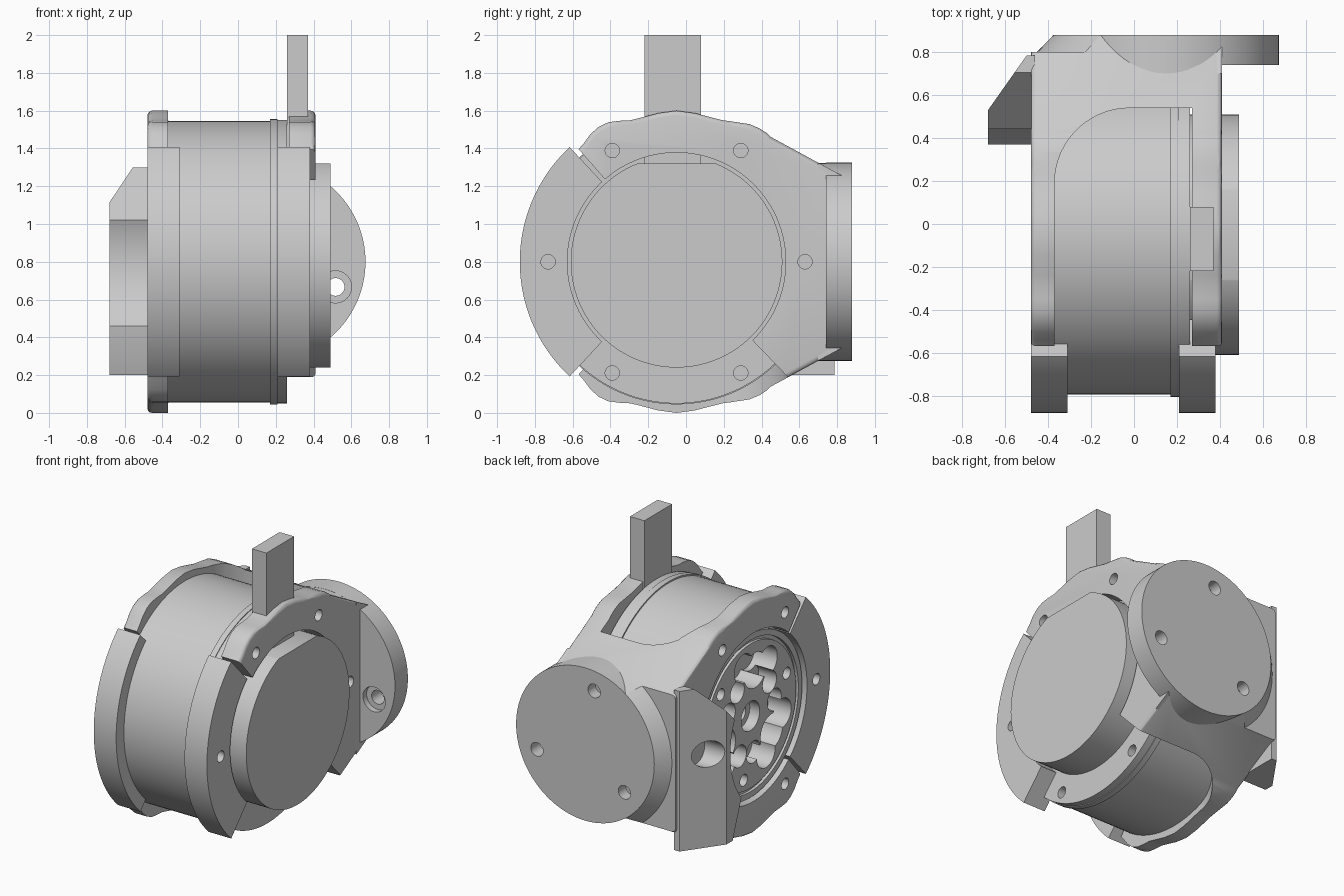
import bpy, bmesh, math
from math import sin, cos, radians

if "Cube" in bpy.data.objects:
    bpy.data.objects.remove(bpy.data.objects["Cube"])

CY, CZ = -0.05, 0.8          # motor axis runs along x through this point


def place(axis, p, d):
    return {'x': (d, p[0], p[1]), 'y': (p[0], d, p[1]), 'z': (p[0], p[1], d)}[axis]


def finish(bm, name):
    bmesh.ops.recalc_face_normals(bm, faces=bm.faces)
    me = bpy.data.meshes.new(name)
    bm.to_mesh(me)
    bm.free()
    ob = bpy.data.objects.new(name, me)
    bpy.context.collection.objects.link(ob)
    return ob


def prism(name, axis, pts, a, b, pts2=None, round_edge=None):
    bm = bmesh.new()
    lo = [bm.verts.new(place(axis, p, a)) for p in pts]
    hi = [bm.verts.new(place(axis, p, b)) for p in (pts2 or pts)]
    n = len(pts)
    bm.faces.new(lo)
    bm.faces.new(hi[::-1])
    for i in range(n):
        bm.faces.new((lo[i], hi[i], hi[(i + 1) % n], lo[(i + 1) % n]))
    if round_edge:
        edges = [bm.edges.get((s[i], s[i + 1])) for s in (lo, hi) for i in round_edge]
        bmesh.ops.recalc_face_normals(bm, faces=bm.faces)
        bmesh.ops.bevel(bm, geom=edges, offset=0.025, segments=3, profile=0.5, affect='EDGES')
    return finish(bm, name)


def circle(c, r, n=64):
    return [(c[0] + r * cos(2 * math.pi * i / n), c[1] + r * sin(2 * math.pi * i / n)) for i in range(n)]


def cyl(name, axis, c, r, a, b, n=64, r2=None):
    return prism(name, axis, circle(c, r, n), a, b, circle(c, r2, n) if r2 else None)


def polar(deg, r):
    return (CY + r * cos(radians(deg)), CZ + r * sin(radians(deg)))


def lathe(name, prof, n=128):
    bm = bmesh.new()
    rings = []
    for x, r in prof:
        rings.append([bm.verts.new((x, *polar(360 * i / n, r))) for i in range(n)])
    for A, B in zip(rings, rings[1:]):
        for i in range(n):
            bm.faces.new((A[i], B[i], B[(i + 1) % n], A[(i + 1) % n]))
    bm.faces.new(rings[0])
    bm.faces.new(rings[-1][::-1])
    return finish(bm, name)


def boolean(ob, cutters, op='DIFFERENCE', keep=False):
    for c in cutters:
        m = ob.modifiers.new('cut', 'BOOLEAN')
        m.operation, m.object, m.solver = op, c, 'EXACT'
        bpy.context.view_layer.objects.active = ob
        bpy.ops.object.modifier_apply(modifier=m.name)
        if not keep:
            bpy.data.objects.remove(c)


# Motor drum with end plate, lightening pockets, bolts and hub on the left
drum = lathe('motor_drum', [(-0.455, 0.5), (-0.455, 0.56), (-0.37, 0.56), (-0.37, 0.745), (0.17, 0.745)])
cuts = []
for k in range(3):
    a = 100 + 120 * k
    for da, rr, s in ((-22, 0.36, 0.1), (0, 0.3, 0.12), (22, 0.36, 0.1)):
        cuts.append(cyl('cut', 'x', polar(a + da, rr), s, -0.6, -0.28, 32))
    for da in (-17, 17):
        cuts.append(cyl('cut', 'x', polar(a + 60 + da, 0.26), 0.075, -0.6, -0.32, 32))
    cuts.append(cyl('cut', 'x', polar(a + 60, 0.42), 0.04, -0.6, -0.35, 24))
cuts.append(cyl('cut', 'x', (CY, CZ), 0.1, -0.6, -0.38, 48))
cuts.append(cyl('cut', 'x', (CY, CZ), 0.055, -0.6, -0.2, 32))
boolean(drum, cuts)
groove = cyl('cut', 'x', (CY, CZ), 0.52, -0.47, -0.435, 128)
boolean(groove, [cyl('cut', 'x', (CY, CZ), 0.495, -0.6, -0.3, 128)])
boolean(drum, [groove])

rim = lathe('drum_rim', [(0.17, 0.755), (0.21, 0.755), (0.21, 0.75), (0.26, 0.75)])

# Round cap on the right, flat on top
cap = cyl('end_cap', 'x', (CY, CZ), 0.56, 0.2, 0.49, 128)
boolean(cap, [prism('cut', 'x', [(-1, 1.32), (1, 1.32), (1, 2), (-1, 2)], 0, 1)])

# Upright connector tab
prism('cable_tab', 'x', [(-0.22, 1.3), (0.08, 1.3), (0.08, 2.0), (-0.22, 2.0)], 0.26, 0.37)

# Yoke: lobed side plates and rear web cut from one extruded outline
lobes = [(131, .79), (128, .797), (124, .815), (120, .825), (116, .822), (112, .805), (108, .788),
         (104, .786), (97, .793), (90, .8), (83, .793), (76, .786), (72, .788), (69, .797),
         (66, .807), (62, .825), (58, .832), (55, .832), (53, .828)]
top = [polar(*p) for p in lobes] + [(0.8, 1.27)]
outer = top + [(y, 2 * CZ - z) for y, z in reversed(top)]
inner = [polar(a, 0.578) for a in range(-131, 132, 4)] + [polar(131, 0.578)]
nt = len(top)
smooth_runs = [i for i in range(2 * nt - 1) if i != nt - 1]
yoke = prism('yoke', 'x', outer + inner, -0.48, 0.41, round_edge=smooth_runs)
R = 0.35
corner = [(-0.37 + R - R * cos(radians(t)), 0.54 - R + R * sin(radians(t))) for t in range(0, 91, 6)]
window = prism('cut', 'z', [(-0.37, -2)] + corner + [(0.27, 0.54), (0.27, -2)], -1, 3)
sector = prism('cut', 'x', [polar(-46, 0.3), polar(-46, 1.0)] +
               [polar(a, 1.2) for a in (-70, -100)] + [polar(-135, 1.2), polar(-135, 0.3)], 0.2, 0.6)
boolean(yoke, [window, sector])

# Rear boss blending into the round mounting disc
DX = 0.15
boss = cyl('rear_boss', 'y', (DX, CZ), 0.70, 0.70, 0.88, 96, r2=0.525)
slope = [(0.4, 1.486), (0.9, 1.216), (0.9, 0.384), (0.4, 0.114)]
boolean(boss, [prism('cut', 'x', slope, -0.48, 0.41)], 'INTERSECT')
neck = cyl('disc_neck', 'y', (DX, CZ), 0.524, 0.68, 0.87, 96)
boolean(neck, [prism('cut', 'x', [(0, -1), (2, -1), (2, 3), (0, 3)], -0.48, 0.41)], 'INTERSECT')
disc = cyl('mounting_disc', 'y', (DX, CZ), 0.525, 0.74, 0.88, 128)
for a in (-20, 100, 220):
    c = (DX + 0.39 * cos(radians(a)), CZ + 0.39 * sin(radians(a)))
    hole = cyl('cut', 'y', c, 0.047, 0.6 if a < 0 else 0.80, 1.0, 32)
    boolean(disc, [hole], keep=True)
    boolean(boss, [hole], keep=True)
    boolean(neck, [hole])
boolean(disc, [cyl('cut', 'y', (DX + 0.366, CZ - 0.133), 0.085, 0.6, 0.78, 32)])

# Side wedge on the left with a hollow front and a bolt hole
wedge = prism('side_wedge', 'z', [(-0.46, 0.785), (-0.5, 0.785), (-0.68, 0.53), (-0.68, 0.37), (-0.46, 0.37)], 0.2, 1.3)
side = [(0.37, 0.46), (0.5, 0.1), (0.9, 0.1), (0.9, 1.4), (0.8, 1.4), (0.44, 1.02), (0.37, 0.95)]
boolean(wedge, [prism('cut', 'x', side, -1, 0)], 'INTERSECT')
boolean(wedge, [cyl('cut', 'x', (CY, CZ), 0.54, -1, 0, 128),
                cyl('cut', 'x', (0.63, 0.84), 0.09, -1, -0.52, 40)])

# Front clamp segments
arc = list(range(133, 228, 2)) + [227]
seg = [polar(a, 0.83) for a in arc] + [polar(a, 0.578) for a in reversed(arc)]
clamps = [prism('left_clamp', 'x', seg, -0.48, -0.31), prism('right_clamp', 'x', seg, 0.21, 0.38)]

# Bolt holes around both flanges
for k in range(6):
    for a, b in ((-0.6, -0.39), (0.2, 0.6)):
        hole = cyl('cut', 'x', polar(60 * k, 0.68), 0.038, a, b, 28)
        for ob in ([clamps[a > 0]] if k == 3 else [yoke]) + ([rim] if a > 0 else []):
            boolean(ob, [hole], keep=True)
        bpy.data.objects.remove(hole)

# Smooth shading with crisp edges
bpy.ops.object.select_all(action='DESELECT')
for ob in bpy.context.collection.objects:
    ob.select_set(True)
    bpy.context.view_layer.objects.active = ob
bpy.ops.object.shade_smooth_by_angle(angle=radians(30))
